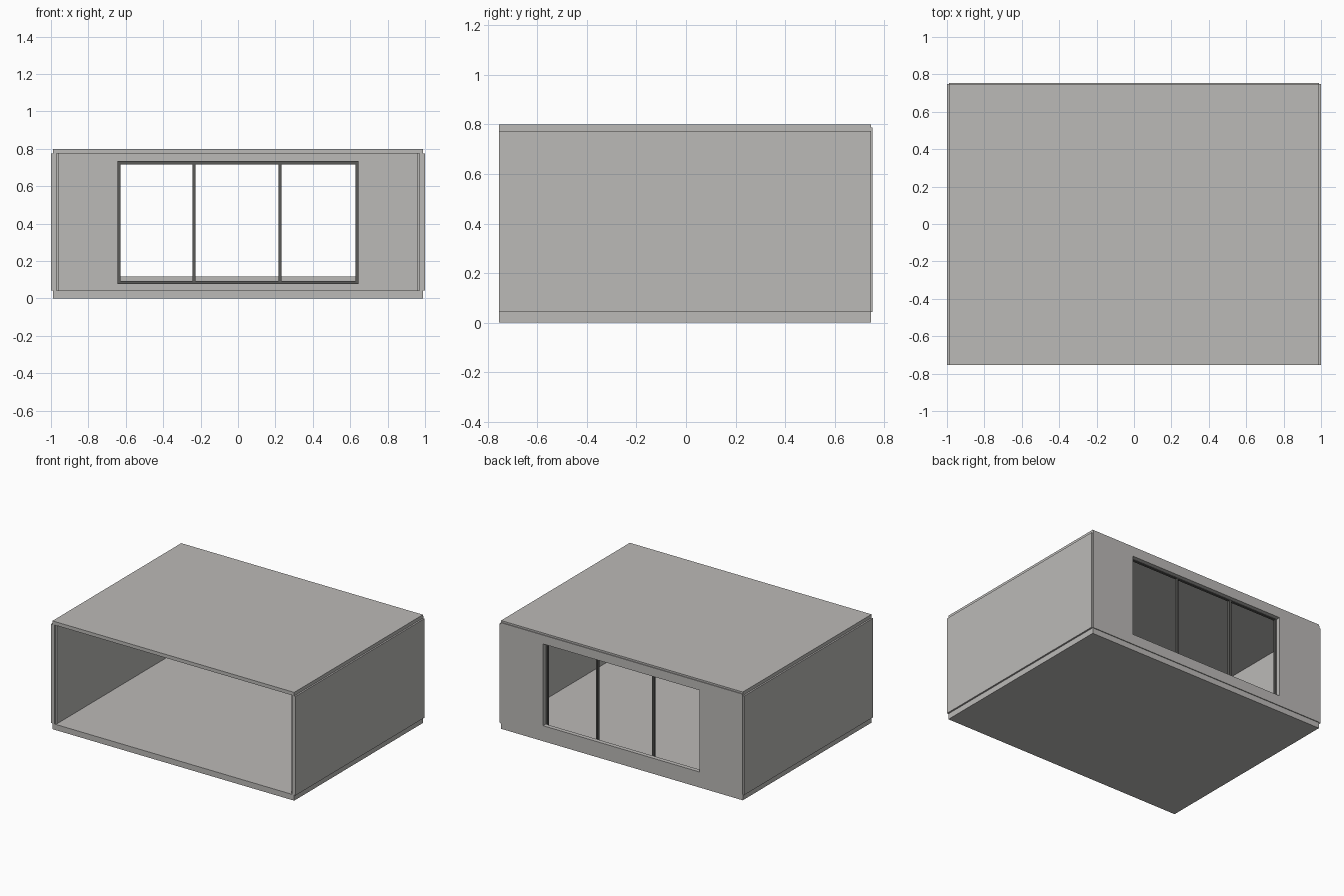
import bpy, bmesh

if "Cube" in bpy.data.objects:
    bpy.data.objects.remove(bpy.data.objects["Cube"])

def material(name, rgb):
    m = bpy.data.materials.new(name)
    m.diffuse_color = (*rgb, 1)
    m.use_nodes = True
    m.node_tree.nodes["Principled BSDF"].inputs["Base Color"].default_value = m.diffuse_color
    return m

CONCRETE = material("warm_grey", (0.5, 0.49, 0.475))
DARK = material("dark_grey", (0.1, 0.1, 0.095))

def boxes(name, mat, *bounds):
    """One object made of boxes given as (x0, x1, y0, y1, z0, z1)."""
    bm = bmesh.new()
    for x0, x1, y0, y1, z0, z1 in bounds:
        verts = bmesh.ops.create_cube(bm, size=1)["verts"]
        for v in verts:
            v.co.x = x1 if v.co.x > 0 else x0
            v.co.y = y1 if v.co.y > 0 else y0
            v.co.z = z1 if v.co.z > 0 else z0
    mesh = bpy.data.meshes.new(name)
    bm.to_mesh(mesh)
    bm.free()
    mesh.materials.append(mat)
    ob = bpy.data.objects.new(name, mesh)
    bpy.context.collection.objects.link(ob)
    return ob

def ring(name, mat, outer, inner, y0, y1):
    """Rectangular plate in the xz plane with a rectangular hole."""
    bm = bmesh.new()
    loops = []
    for y in (y0, y1):
        for x0, x1, z0, z1 in (outer, inner):
            loops.append([bm.verts.new((x, y, z)) for x, z in
                          ((x0, z0), (x1, z0), (x1, z1), (x0, z1))])
    fo, fi, bo, bi = loops
    for i in range(4):
        j = (i + 1) % 4
        for a, b in ((fo, fi), (fi, bi), (bi, bo), (bo, fo)):
            bm.faces.new((a[i], a[j], b[j], b[i]))
    bmesh.ops.recalc_face_normals(bm, faces=bm.faces)
    mesh = bpy.data.meshes.new(name)
    bm.to_mesh(mesh)
    bm.free()
    mesh.materials.append(mat)
    ob = bpy.data.objects.new(name, mesh)
    bpy.context.collection.objects.link(ob)
    return ob

# Floor and roof slabs
boxes("floor_slab", CONCRETE, (-0.988, 0.988, -0.755, 0.748, 0, 0.042))
boxes("roof_slab", CONCRETE, (-0.988, 0.988, -0.755, 0.748, 0.774, 0.8))

# Side walls with a slightly recessed inner lining
for side, s in (("left", -1), ("right", 1)):
    xs = sorted((s * 1.0, s * 0.97))
    boxes(side + "_wall", CONCRETE, (*xs, -0.755, 0.748, 0.042, 0.774))
    xs = sorted((s * 0.97, s * 0.96))
    boxes(side + "_lining", CONCRETE, (*xs, -0.745, 0.722, 0.042, 0.774))

# Back wall with the window opening
ring("back_wall", CONCRETE, (-0.988, 0.988, 0.042, 0.787),
     (-0.64, 0.64, 0.118, 0.722), 0.722, 0.754)

# Window frame on the inner face, with two mullions
ring("window_frame", DARK, (-0.645, 0.645, 0.077, 0.735),
     (-0.627, 0.627, 0.094, 0.717), 0.704, 0.722)
boxes("window_mullions", DARK,
      *[(x - 0.008, x + 0.008, 0.704, 0.722, 0.094, 0.717) for x in (-0.236, 0.224)])
